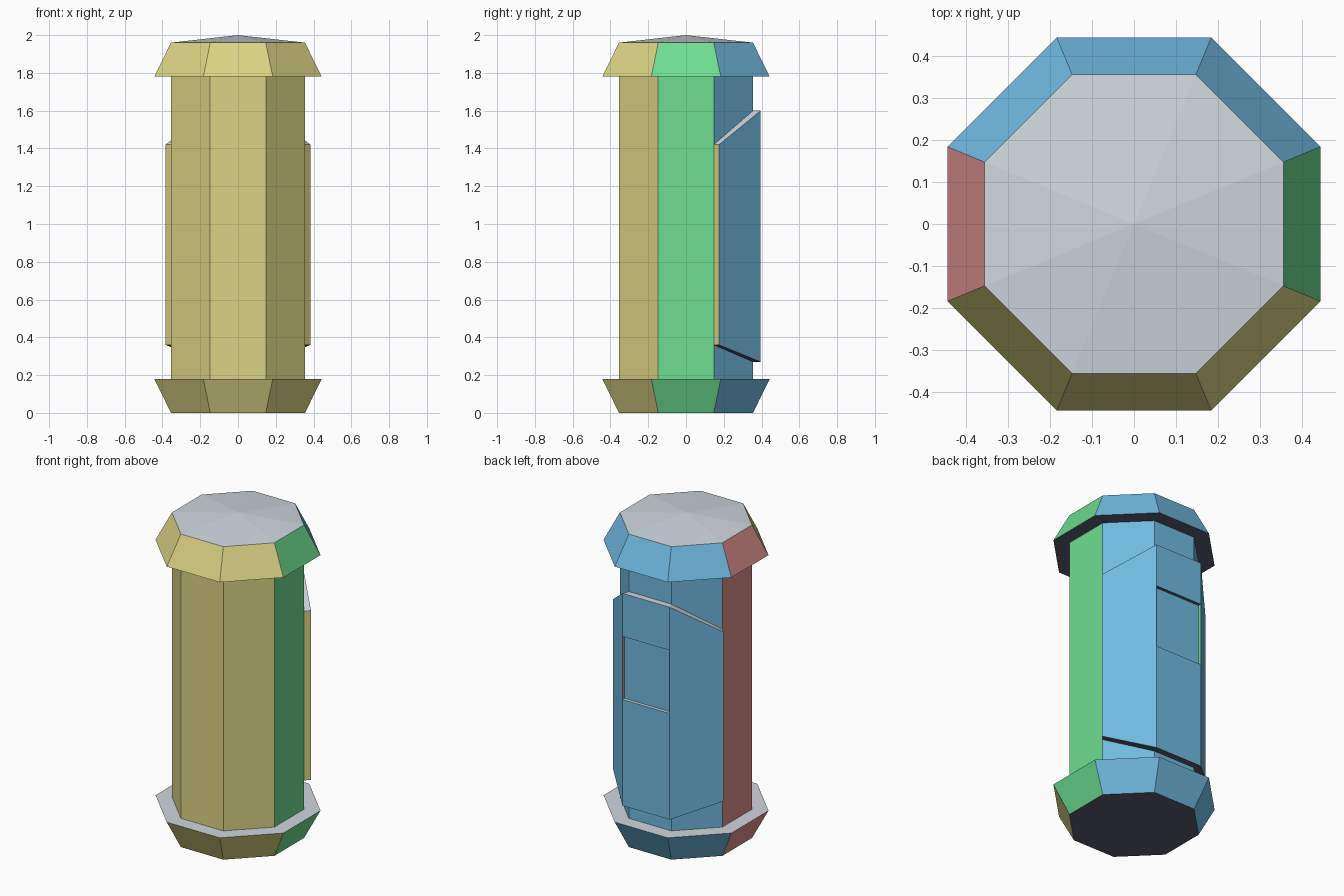
import bpy, bmesh, math
from mathutils import Vector

if "Cube" in bpy.data.objects:
    bpy.data.objects.remove(bpy.data.objects["Cube"])


def lin(c):
    return c / 12.92 if c <= 0.04045 else ((c + 0.055) / 1.055) ** 2.4


# One material per facing direction
COLOURS = [("front_yellow", (0.86, 0.83, 0.52)), ("right_green", (0.43, 0.87, 0.57)),
           ("back_blue", (0.44, 0.73, 0.88)), ("left_red", (0.87, 0.57, 0.56)),
           ("top_grey", (0.81, 0.84, 0.87)), ("underside_dark", (0.36, 0.37, 0.44))]
MATS = []
for name, rgb in COLOURS:
    m = bpy.data.materials.new(name)
    m.diffuse_color = [lin(c) for c in rgb] + [1]
    m.use_nodes = True
    m.node_tree.nodes["Principled BSDF"].inputs["Base Color"].default_value = m.diffuse_color
    MATS.append(m)


def colour_index(n):
    if abs(n.z) > 0.6:
        return 4 if n.z > 0 else 5
    if abs(n.y) > abs(n.x) - 0.01:
        return 0 if n.y < 0 else 2
    return 1 if n.x > 0 else 3


def finish(bm, name):
    bmesh.ops.recalc_face_normals(bm, faces=bm.faces)
    bm.normal_update()
    for f in bm.faces:
        f.material_index = colour_index(f.normal)
    me = bpy.data.meshes.new(name)
    bm.to_mesh(me)
    bm.free()
    for m in MATS:
        me.materials.append(m)
    ob = bpy.data.objects.new(name, me)
    bpy.context.collection.objects.link(ob)
    return ob


def octagon_stack(name, profile, apex=None):
    """Stack of octagons given as (apothem, z), closed at both ends."""
    bm = bmesh.new()
    rings = []
    for a, z in profile:
        r = a / math.cos(math.pi / 8)
        rings.append([bm.verts.new((r * math.cos(math.pi * (2 * i + 1) / 8),
                                    r * math.sin(math.pi * (2 * i + 1) / 8), z)) for i in range(8)])
    for lo, hi in zip(rings, rings[1:]):
        for i in range(8):
            j = (i + 1) % 8
            bm.faces.new((lo[i], lo[j], hi[j], hi[i]))
    bm.faces.new(rings[0][::-1])
    if apex is None:
        bm.faces.new(rings[-1])
    else:
        tip = bm.verts.new((0, 0, apex))
        for i in range(8):
            bm.faces.new((rings[-1][i], rings[-1][(i + 1) % 8], tip))
    return finish(bm, name)


A, RIM = 0.355, 0.443
octagon_stack("base_rim", [(A, 0), (RIM, 0.18)])
octagon_stack("body", [(A, 0.1), (A, 1.85)])
octagon_stack("cap", [(RIM, 1.78), (A, 1.96)], apex=2.0)

# Raised back plate wrapping three sides, with sloping top and bottom edges
T = 0.04
k = math.tan(math.pi / 8)
d = T * math.sqrt(0.5)
inner = [(A, A * k), (A * k, A), (-A * k, A), (-A, A * k)]
outer = [(A + d, A * k + d), ((A + T) * k, A + T), (-(A + T) * k, A + T), (-A - d, A * k + d)]
low, high = [0.36, 0.27, 0.27, 0.36], [1.42, 1.60, 1.60, 1.42]
bm = bmesh.new()
cols = []
for p, q, lo, hi in zip(inner, outer, low, high):
    cols.append([bm.verts.new((*p, lo)), bm.verts.new((*q, lo)),
                 bm.verts.new((*q, hi)), bm.verts.new((*p, hi))])
for a, b in zip(cols, cols[1:]):
    for i in range(4):
        j = (i + 1) % 4
        bm.faces.new((a[i], a[j], b[j], b[i]))
bm.faces.new(cols[0])
bm.faces.new(cols[-1][::-1])


# Shallow recessed panel in the back face of the plate
def back_faces():
    return [f for f in bm.faces if all(abs(v.co.y - A - T) < 1e-4 for v in f.verts)]


for z in (0.935, 1.33):
    fs = back_faces()
    geom = fs + list({e for f in fs for e in f.edges}) + list({v for f in fs for v in f.verts})
    bmesh.ops.bisect_plane(bm, geom=geom, plane_co=(0, 0, z), plane_no=(0, 0, 1))
panel = [f for f in back_faces() if 1.0 < f.calc_center_median().z < 1.3
         and max(v.co.z for v in f.verts) < 1.34]
res = bmesh.ops.extrude_discrete_faces(bm, faces=panel)
for f in res["faces"]:
    bmesh.ops.translate(bm, verts=f.verts[:], vec=Vector((0, -0.02, 0)))
finish(bm, "back_plate")
